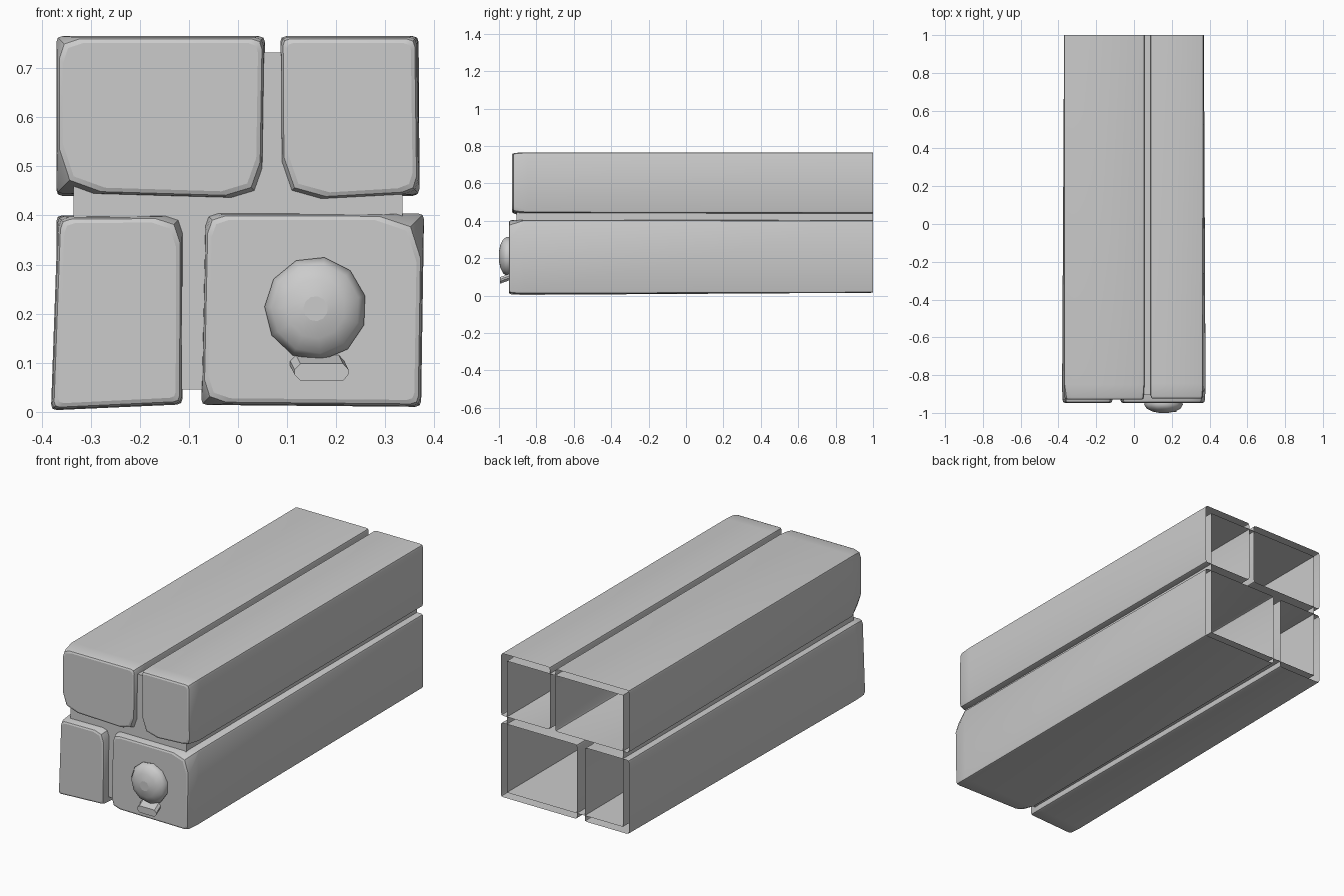
import bpy, bmesh, math
from mathutils import Vector

cube = bpy.data.objects.get("Cube")
if cube:
    bpy.data.objects.remove(cube, do_unlink=True)

stone = bpy.data.materials.new("stone grey")
stone.use_nodes = True
GREY = (0.6, 0.6, 0.6, 1)
stone.diffuse_color = GREY
stone.node_tree.nodes["Principled BSDF"].inputs["Base Color"].default_value = GREY


def rounded_ring(corners, radii, inset=0, steps=2):
    """Rounded quad as (x, z) points; corners run counter-clockwise from low left."""
    mid = sum((Vector(c) for c in corners), Vector((0, 0))) / 4
    pts = []
    moved = [Vector((c[0] - math.copysign(inset, c[0] - mid.x),
                     c[1] - math.copysign(inset, c[1] - mid.y))) for c in corners]
    for i, c in enumerate(moved):
        a = c + (moved[i - 1] - c).normalized() * radii[i]
        b = c + (moved[(i + 1) % 4] - c).normalized() * radii[i]
        for s in range(steps + 1):
            t = s / steps
            pts.append(a * (1 - t) ** 2 + c * 2 * t * (1 - t) + b * t * t)
    return pts


def loft(name, rings, angle=35):
    """Skin (y, points) rings from back to front; cap only the front."""
    bm = bmesh.new()
    loops = [[bm.verts.new((p[0], y, p[1])) for p in pts] for y, pts in rings]
    for a, b in zip(loops, loops[1:]):
        for i in range(len(a)):
            j = (i + 1) % len(a)
            bm.faces.new((a[j], a[i], b[i], b[j]))
    bm.faces.new(loops[-1])
    mesh = bpy.data.meshes.new(name)
    bm.to_mesh(mesh)
    bm.free()
    mesh.materials.append(stone)
    obj = bpy.data.objects.new(name, mesh)
    bpy.context.collection.objects.link(obj)
    bpy.ops.object.select_all(action='DESELECT')
    obj.select_set(True)
    bpy.context.view_layer.objects.active = obj
    bpy.ops.object.shade_smooth_by_angle(angle=math.radians(angle))
    return obj


def brick(name, y, back, front, radii):
    """Long hollow block, open behind, with chipped front corners."""
    small = [0.012] * 4
    x0, x1, z0, z1 = back
    loft(name, [
        (1, rounded_ring([(x0, z0), (x1, z0), (x1, z1), (x0, z1)], small)),
        (y + 0.08, rounded_ring(front, small)),
        (y + 0.016, rounded_ring(front, radii, 0.002)),
        (y + 0.004, rounded_ring(front, radii, 0.006)),
        (y, rounded_ring(front, radii, 0.014))])


# Four bricks
brick("upper_right_brick", -0.93, (-0.37, 0.055, 0.44, 0.765),
      [(-0.37, 0.445), (0.05, 0.433), (0.055, 0.765), (-0.37, 0.765)],
      [0.085, 0.07, 0.02, 0.04])
brick("upper_left_brick", -0.925, (0.087, 0.368, 0.44, 0.765),
      [(0.088, 0.428), (0.37, 0.443), (0.366, 0.765), (0.086, 0.765)],
      [0.085, 0.03, 0.015, 0.012])
brick("lower_right_brick", -0.947, (-0.37, -0.115, 0.015, 0.4),
      [(-0.381, 0.003), (-0.113, 0.015), (-0.112, 0.4), (-0.367, 0.398)],
      [0.012, 0.012, 0.05, 0.02])
brick("lower_left_brick", -0.947, (-0.07, 0.37, 0.015, 0.402),
      [(-0.075, 0.014), (0.373, 0.01), (0.379, 0.404), (-0.067, 0.405)],
      [0.045, 0.015, 0.085, 0.035])

# Mortar core behind the bricks
core = [(-0.335, 0.045), (0.335, 0.045), (0.335, 0.732), (-0.335, 0.732)]
loft("mortar_core", [(1, core), (-0.905, core)])

# Faceted dome button
def disc(r, n=11):
    return [(0.158 + r * math.cos(math.tau * i / n + 0.25),
             0.21 + r * 1.02 * math.sin(math.tau * i / n + 0.25)) for i in range(n)]

loft("dome_button", [(-0.94, disc(0.1)), (-0.957, disc(0.104)), (-0.978, disc(0.09)),
                     (-0.993, disc(0.06)), (-1, disc(0.025))], 50)

# Slanted lip under the button
def lip(dx, dz):
    return [(x + dx, z + dz) for x, z in
            [(0.127, 0.063), (0.214, 0.063), (0.225, 0.076), (0.225, 0.086),
             (0.214, 0.098), (0.127, 0.098), (0.115, 0.086), (0.115, 0.076)]]

loft("button_lip", [(-0.94, lip(-0.01, 0.02)), (-0.995, lip(0, 0))], 25)
